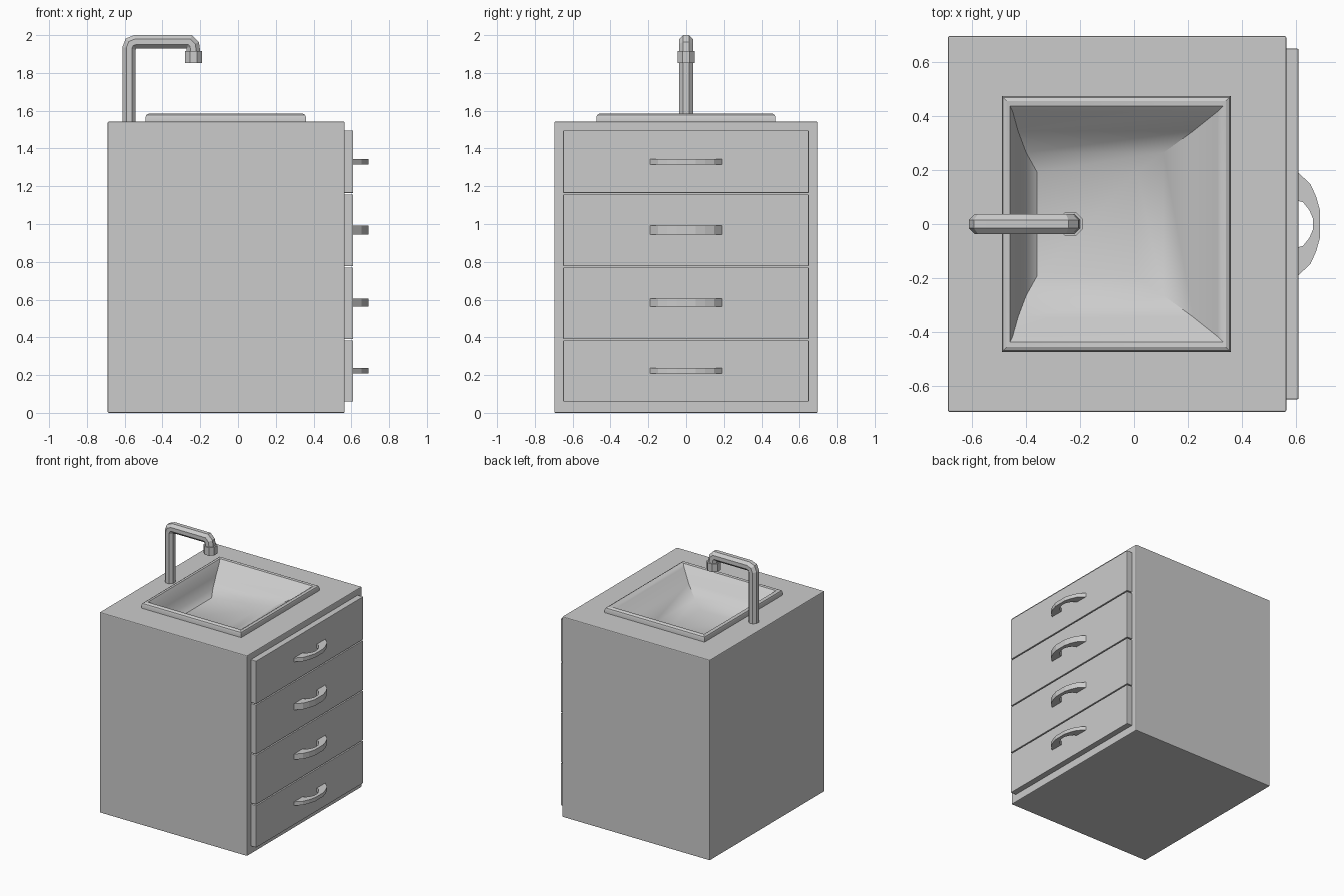
import bpy, bmesh, math
from mathutils import Vector

if "Cube" in bpy.data.objects:
    bpy.data.objects.remove(bpy.data.objects["Cube"])


def finish(name, bm, bevel=0.0, smooth=False):
    bmesh.ops.recalc_face_normals(bm, faces=bm.faces)
    me = bpy.data.meshes.new(name)
    bm.to_mesh(me)
    bm.free()
    ob = bpy.data.objects.new(name, me)
    bpy.context.collection.objects.link(ob)
    if bevel:
        m = ob.modifiers.new("bevel", 'BEVEL')
        m.width, m.segments = bevel, 2
        m.limit_method = 'ANGLE'
    if smooth:
        bpy.ops.object.select_all(action='DESELECT')
        ob.select_set(True)
        bpy.context.view_layer.objects.active = ob
        bpy.ops.object.shade_smooth_by_angle(angle=math.radians(30))
    return ob


def loft(bm, rings, cap_first=False, cap_last=False):
    """Bridge closed rings of points with quads."""
    vs = [[bm.verts.new(p) for p in r] for r in rings]
    n = len(vs[0])
    for a, b in zip(vs, vs[1:]):
        for i in range(n):
            j = (i + 1) % n
            bm.faces.new((a[i], a[j], b[j], b[i]))
    if cap_first:
        bm.faces.new(vs[0])
    if cap_last:
        bm.faces.new(vs[-1])


def rect(x0, x1, y, z):
    return [(x0, -y, z), (x1, -y, z), (x1, y, z), (x0, y, z)]


# Cabinet body with an opening in the top for the basin
bm = bmesh.new()
loft(bm, [rect(-0.69, 0.565, 0.697, 0), rect(-0.69, 0.565, 0.697, 1.542),
          rect(-0.48, 0.35, 0.465, 1.542)], cap_first=True)
finish("cabinet", bm, bevel=0.006)

# Basin: rounded rim, then walls curving down to an off-centre floor
bm = bmesh.new()
loft(bm, [rect(-0.49, 0.36, 0.475, 1.535), rect(-0.49, 0.36, 0.475, 1.565),
          rect(-0.485, 0.355, 0.47, 1.578), rect(-0.472, 0.342, 0.457, 1.585),
          rect(-0.46, 0.33, 0.437, 1.582), rect(-0.45, 0.31, 0.417, 1.565),
          rect(-0.43, 0.22, 0.345, 1.49), rect(-0.40, 0.11, 0.265, 1.43),
          rect(-0.36, 0.01, 0.193, 1.40)], cap_last=True)
finish("basin", bm, smooth=True)

# Drawer fronts with their arched handles
outer = [(0.605, 0.195), (0.655, 0.147), (0.676, 0.10), (0.69, 0.05)]
inner = [(0.605, 0.087), (0.627, 0.081), (0.65, 0.052), (0.664, 0.02)]


def mirrored(half):
    return half + [(x, -y) for x, y in reversed(half)]


drawers = [(0.06, 0.383, 0.208, 0.237), (0.391, 0.77, 0.562, 0.605),
           (0.778, 1.157, 0.944, 0.992), (1.165, 1.495, 1.314, 1.344)]
for k, (z0, z1, h0, h1) in enumerate(drawers, 1):
    bm = bmesh.new()
    loft(bm, [rect(0.56, 0.61, 0.65, z0), rect(0.56, 0.61, 0.65, z1)], True, True)
    finish(f"drawer_front_{k}", bm, bevel=0.003)
    bm = bmesh.new()
    loft(bm, [[(xo, yo, h0), (xo, yo, h1), (xi, yi, h1), (xi, yi, h0)]
              for (xo, yo), (xi, yi) in zip(mirrored(outer), mirrored(inner))],
         True, True)
    finish(f"handle_{k}", bm)

# Tap: octagonal tube mitred along a bent path in the xz plane
path = [Vector(p) for p in [(-0.577, 1.53), (-0.577, 1.93), (-0.567, 1.955),
                            (-0.542, 1.965), (-0.258, 1.965), (-0.24, 1.947),
                            (-0.234, 1.90)]]
rings = []
for i, p in enumerate(path):
    d0 = (p - path[max(i - 1, 0)]).normalized()
    d1 = (path[min(i + 1, len(path) - 1)] - p).normalized()
    t = (d0 + d1).normalized()
    scale = 1 / max(t.dot(d1), t.dot(d0))
    nrm = Vector((-t.y, t.x)) * scale
    ring = []
    for s in range(8):
        a = math.radians(22.5 + 45 * s)
        q = p + nrm * 0.038 * math.cos(a)
        ring.append((q.x, 0.04 * math.sin(a), q.y))
    rings.append(ring)
bm = bmesh.new()
loft(bm, rings, True, True)
finish("tap_pipe", bm)

# Tap nozzle
bm = bmesh.new()
loft(bm, [[(-0.235 + 0.049 * math.cos(math.radians(22.5 + 45 * s)),
            0.049 * math.sin(math.radians(22.5 + 45 * s)), z) for s in range(8)]
          for z in (1.853, 1.915)], True, True)
finish("tap_nozzle", bm)
